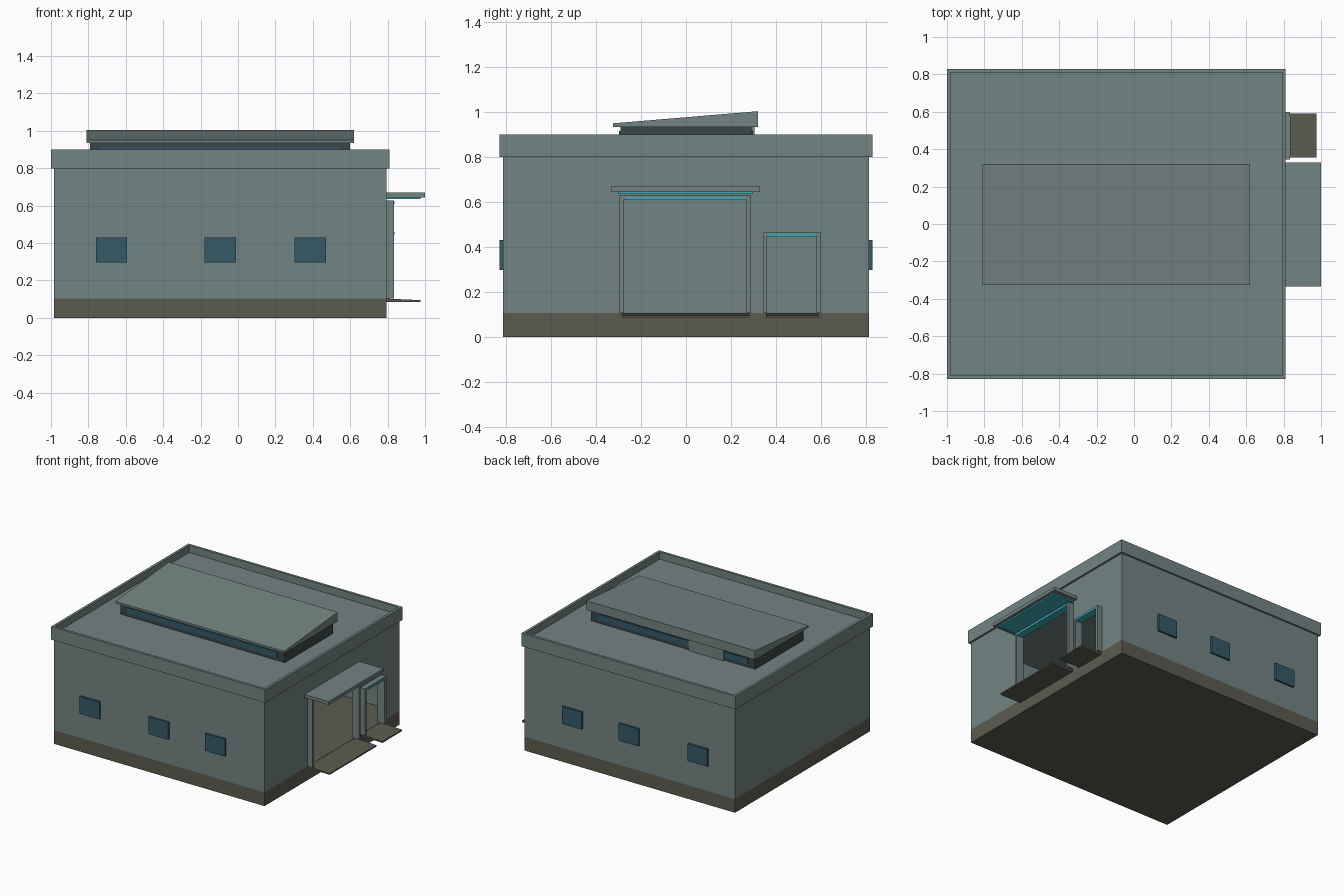
import bpy

cube = bpy.data.objects.get("Cube")
if cube:
    bpy.data.objects.remove(cube, do_unlink=True)


def material(name, r, g, b):
    m = bpy.data.materials.new(name)
    m.use_nodes = True
    m.diffuse_color = (r, g, b, 1)
    bsdf = next(n for n in m.node_tree.nodes if n.type == 'BSDF_PRINCIPLED')
    bsdf.inputs["Base Color"].default_value = (r, g, b, 1)
    bsdf.inputs["Roughness"].default_value = 0.8
    return m


WALL = material("grey_green_wall", 0.17, 0.23, 0.225)
BASE = material("brown_base", 0.107, 0.105, 0.08)
GLASS = material("blue_glass", 0.033, 0.1, 0.14)
LAMP = material("teal_lamp", 0.05, 0.42, 0.48)
DARK = material("dark_frame", 0.042, 0.06, 0.065)


def prism(name, profile, a, b, mat, axis):
    """Extrude a closed 2D profile from a to b along x or y."""
    def point(p, t):
        return (t, p[0], p[1]) if axis == 'x' else (p[0], t, p[1])
    n = len(profile)
    verts = [point(p, t) for t in (a, b) for p in profile]
    faces = [tuple(range(n)), tuple(range(2 * n - 1, n - 1, -1))]
    faces += [(i, i + n, (i + 1) % n + n, (i + 1) % n) for i in range(n)]
    if axis == 'x':
        faces = [f[::-1] for f in faces]
    mesh = bpy.data.meshes.new(name)
    mesh.from_pydata(verts, [], faces)
    mesh.materials.append(mat)
    obj = bpy.data.objects.new(name, mesh)
    bpy.context.collection.objects.link(obj)
    return obj


def box(name, x, y, z, mat):
    profile = [(x[0], z[0]), (x[1], z[0]), (x[1], z[1]), (x[0], z[1])]
    return prism(name, profile, y[0], y[1], mat, 'y')


def cut(obj, *ranges):
    """Subtract boxes from an object and bake the result."""
    cutters = [box("cutter", *r, WALL) for r in ranges]
    for c in cutters:
        c.hide_render = True
        mod = obj.modifiers.new("cut", 'BOOLEAN')
        mod.operation, mod.solver, mod.object = 'DIFFERENCE', 'EXACT', c
    bpy.context.view_layer.update()
    graph = bpy.context.evaluated_depsgraph_get()
    baked = bpy.data.meshes.new_from_object(obj.evaluated_get(graph))
    obj.modifiers.clear()
    obj.data = baked
    for c in cutters:
        bpy.data.objects.remove(c, do_unlink=True)


# Doorways: name, outer y range, inner y range, opening top, frame top
DOORS = [("main", (-0.295, 0.29), (-0.275, 0.27), 0.61, 0.628),
         ("side", (0.345, 0.6), (0.36, 0.58), 0.447, 0.465)]
FACE = 0.795
FLOOR = 0.105

# Foundation and hollow hall
box("foundation", (-0.985, FACE), (-0.815, 0.815), (0, FLOOR), BASE)
walls = box("walls", (-0.985, FACE), (-0.815, 0.815), (FLOOR, 0.81), WALL)
cut(walls, ((-0.965, 0.775), (-0.795, 0.795), (0, 0.9)),
    *[((0.7, 0.9), inner, (0, top)) for _, _, inner, top, _ in DOORS])

# Flat roof with parapet rim
roof = box("roof_parapet", (-1, 0.81), (-0.83, 0.83), (0.8, 0.9), WALL)
cut(roof, ((-0.98, 0.79), (-0.81, 0.81), (0.845, 1)))

# Windows on the front and back walls
for side, sign in (("front", -1), ("back", 1)):
    for i, x in enumerate((-0.76, -0.178, 0.303)):
        y = sorted((sign * 0.81, sign * 0.829))
        box(f"{side}_window_{i + 1}", (x, x + 0.167), y, (0.297, 0.43), GLASS)

# Raised skylight with glazing strips, rear hatch and sloping lid
box("skylight_body", (-0.79, 0.6), (-0.292, 0.292), (0.84, 0.936), DARK)
for side, sign in (("front", -1), ("back", 1)):
    y = sorted((sign * 0.29, sign * 0.299))
    box(f"skylight_{side}_glass", (-0.73, 0.54), y, (0.87, 0.915), GLASS)
box("skylight_hatch", (-0.53, -0.235), (0.25, 0.306), (0.84, 0.936), WALL)
lid = [(-0.325, 0.934), (0.32, 0.934), (0.32, 1.004), (-0.325, 0.95)]
prism("skylight_lid", lid, -0.81, 0.62, WALL, 'x')

# Door frames, lamps and steps
for name, outer, inner, top, head in DOORS:
    frame = box(f"{name}_door_frame", (FACE - 0.02, 0.835), outer, (FLOOR, head), WALL)
    cut(frame, ((0.7, 0.9), inner, (0, top)))
    lamp_y = (inner[0] + 0.01, inner[1] - 0.005)
    box(f"{name}_door_lamp", (0.78, 0.838), lamp_y, (top - 0.002, head - 0.005), LAMP)
    step = [(FACE - 0.02, 0.085), (0.975, 0.085), (0.975, 0.095), (FACE - 0.02, 0.104)]
    prism(f"{name}_step", step, outer[0] + 0.01, outer[1] - 0.008, BASE, 'y')

# Canopy over the main door with a light panel beneath
box("canopy", (FACE - 0.01, 1), (-0.333, 0.33), (0.645, 0.67), WALL)
box("canopy_lamp", (FACE, 0.975), (-0.3, 0.295), (0.635, 0.646), LAMP)
